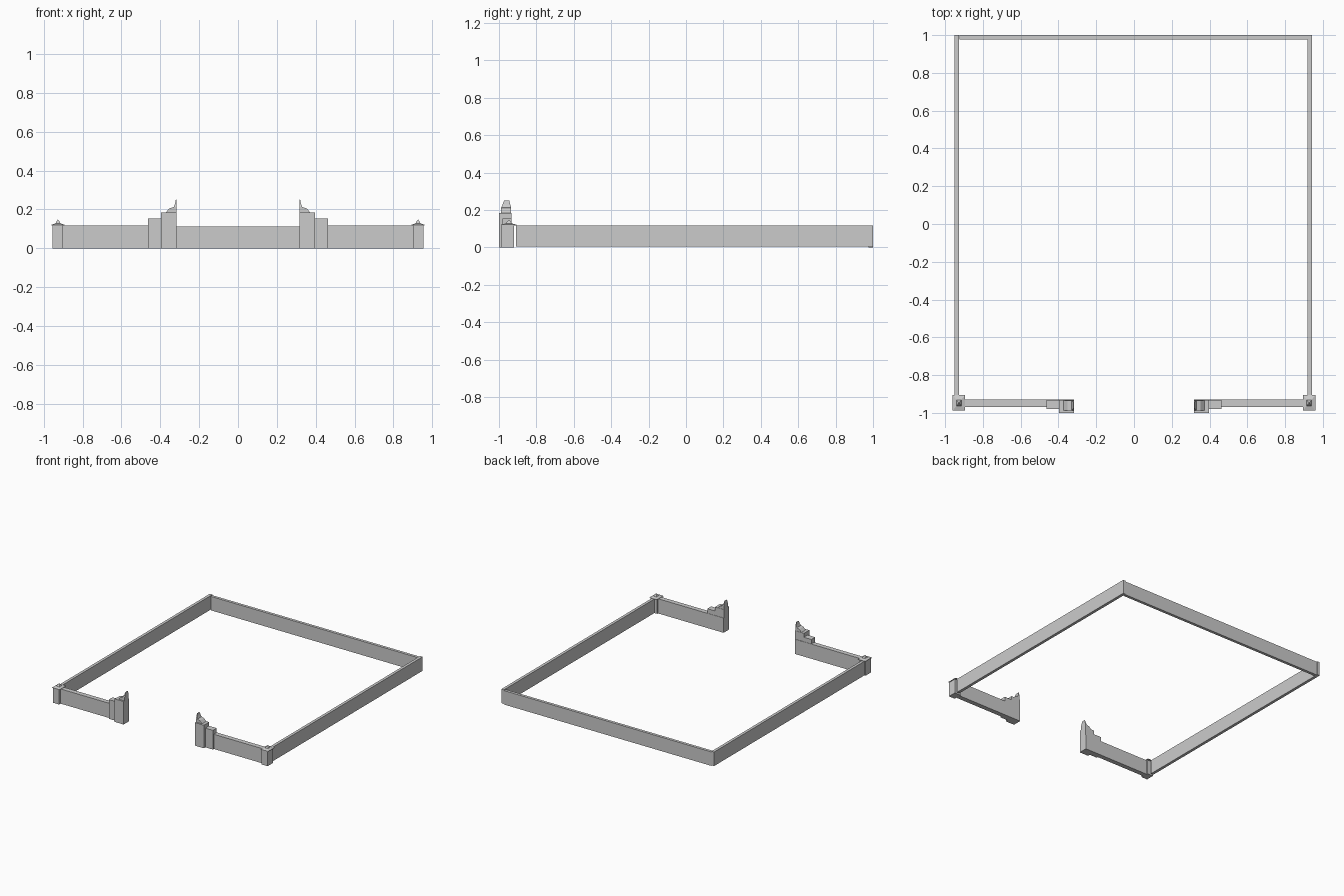
import bpy
import bmesh

cube = bpy.data.objects.get("Cube")
if cube:
    bpy.data.objects.remove(cube, do_unlink=True)

stone = bpy.data.materials.new("grey stone")
stone.use_nodes = True
colour = (0.6, 0.6, 0.6, 1)
stone.diffuse_color = colour
stone.node_tree.nodes["Principled BSDF"].inputs["Base Color"].default_value = colour


def finish(name, bm):
    bmesh.ops.recalc_face_normals(bm, faces=bm.faces)
    mesh = bpy.data.meshes.new(name)
    bm.to_mesh(mesh)
    bm.free()
    mesh.materials.append(stone)
    obj = bpy.data.objects.new(name, mesh)
    bpy.context.collection.objects.link(obj)
    return obj


def loft(name, rings):
    """Stack of rectangles, each (x0, x1, y0, y1, z)."""
    bm = bmesh.new()
    loops = []
    for x0, x1, y0, y1, z in rings:
        loops.append([bm.verts.new((x, y, z)) for x, y in
                      ((x0, y0), (x1, y0), (x1, y1), (x0, y1))])
    for low, high in zip(loops, loops[1:]):
        for i in range(4):
            j = (i + 1) % 4
            bm.faces.new((low[i], low[j], high[j], high[i]))
    bm.faces.new(loops[0][::-1])
    bm.faces.new(loops[-1])
    return finish(name, bm)


def box(name, x0, x1, y0, y1, z0, z1):
    x0, x1 = sorted((x0, x1))
    return loft(name, [(x0, x1, y0, y1, z0), (x0, x1, y0, y1, z1)])


# Back wall between the two side walls
box("back_wall", -0.925, 0.92, 0.977, 1.0, 0, 0.112)

for side, s in (("left", 1), ("right", -1)):
    # Enclosure walls; the two sides differ a little
    outer = 0.942 if s > 0 else 0.95
    box(side + "_side_wall", s * (outer - 0.023), s * outer, -0.91, 1.0, 0.005, 0.118)
    box(side + "_front_wall", s * 0.317, s * 0.91, -0.968, -0.93, 0, 0.118)

    # Corner pillar with a spreading cap and small finial
    cx, cy = s * 0.927, -0.947
    box(side + "_corner_pillar", cx - 0.027, cx + 0.027, -0.987, -0.92, 0, 0.118)
    cap = ((0.033, 0.117), (0.033, 0.121), (0.013, 0.128),
           (0.009, 0.136), (0.001, 0.147))
    loft(side + "_corner_cap",
         [(cx - r, cx + r, cy - r * 1.25, cy + r * 1.25, z) for r, z in cap])

    # Stepped gate posts
    box(side + "_gate_post", s * 0.317, s * 0.396, -1.0, -0.933, 0, 0.185)
    box(side + "_gate_step", s * 0.396, s * 0.463, -0.98, -0.932, 0, 0.154)

    # Crest that sweeps up to a thin blade at the opening
    crest = ((0.372, -0.988, -0.935, 0.185), (0.353, -0.988, -0.935, 0.205),
             (0.331, -0.988, -0.935, 0.212), (0.325, -0.981, -0.939, 0.228),
             (0.320, -0.973, -0.945, 0.25))
    loft(side + "_gate_crest",
         [(s * 0.317, s * x, y0, y1, z) for x, y0, y1, z in crest])
